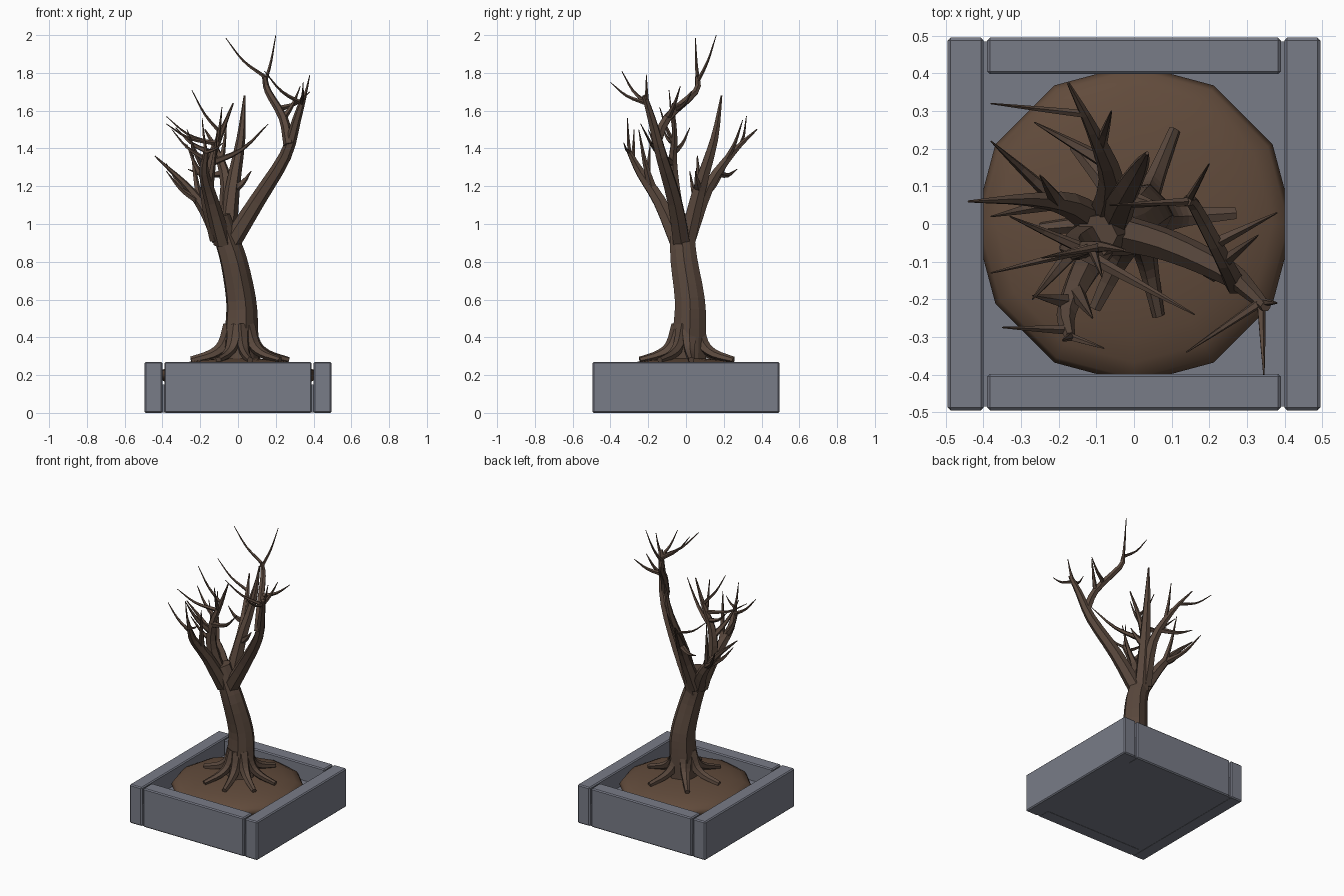
import bpy, bmesh, math
from mathutils import Vector, Matrix

if "Cube" in bpy.data.objects:
    bpy.data.objects.remove(bpy.data.objects["Cube"], do_unlink=True)


def material(name, rgb):
    m = bpy.data.materials.new(name)
    m.use_nodes = True
    m.diffuse_color = (*rgb, 1)
    m.node_tree.nodes["Principled BSDF"].inputs["Base Color"].default_value = (*rgb, 1)
    return m


STONE = material("grey stone", (0.19, 0.2, 0.245))
SOIL = material("brown soil", (0.12, 0.07, 0.044))
BARK = material("dark bark", (0.1, 0.064, 0.046))


def add_object(name, bm, mat):
    bmesh.ops.recalc_face_normals(bm, faces=bm.faces)
    mesh = bpy.data.meshes.new(name)
    bm.to_mesh(mesh)
    bm.free()
    mesh.materials.append(mat)
    obj = bpy.data.objects.new(name, mesh)
    bpy.context.collection.objects.link(obj)
    return obj


def box(name, low, high, bevel=0):
    low, high = Vector(low), Vector(high)
    bm = bmesh.new()
    bmesh.ops.create_cube(bm, size=1, matrix=Matrix.Translation((low + high) / 2)
                          @ Matrix.Diagonal((*(high - low), 1)))
    if bevel:
        bmesh.ops.bevel(bm, geom=bm.edges[:], offset=bevel, segments=1, affect='EDGES')
    return add_object(name, bm, STONE)


def smooth_path(points, steps=3):
    """Catmull-Rom curve through the points."""
    p = [Vector(q) for q in points]
    p = [2 * p[0] - p[1]] + p + [2 * p[-1] - p[-2]]
    out = []
    for a, b, c, d in zip(p, p[1:], p[2:], p[3:]):
        for i in range(steps):
            t = i / steps
            out.append((2 * b + (c - a) * t + (2 * a - 5 * b + 4 * c - d) * t ** 2
                        + (3 * b - a - 3 * c + d) * t ** 3) / 2)
    return out + [p[-2]]


def limb(name, points, r0, r1, sides=6, groove=1.0, power=1.0):
    """Tapered faceted tube; returns its path and radii for side shoots."""
    path = smooth_path(points)
    n = len(path) - 1
    radii = [r0 + (r1 - r0) * (i / n) ** power for i in range(n + 1)]
    bm = bmesh.new()
    tangent = Vector((0, 0, 1))
    side = Vector((1, 0, 0))
    rings = []
    for i, (centre, r) in enumerate(zip(path, radii)):
        new = (path[min(i + 1, n)] - path[max(i - 1, 0)]).normalized()
        side = tangent.rotation_difference(new) @ side
        tangent = new
        other = tangent.cross(side)
        ring = []
        for k in range(sides):
            a = math.tau * k / sides
            rr = r * (groove if k % 2 else 1)
            ring.append(bm.verts.new(centre + rr * (math.cos(a) * side + math.sin(a) * other)))
        rings.append(ring)
    for low, high in zip(rings, rings[1:]):
        for k in range(sides):
            j = (k + 1) % sides
            bm.faces.new((low[k], low[j], high[j], high[k]))
    bm.faces.new(rings[0])
    bm.faces.new(rings[-1])
    add_object(name, bm, BARK)
    return path, radii


def twig(name, parent, t, tip, sag=0.1):
    """Thin shoot that leaves a parent limb and curls up to its tip."""
    path, radii = parent
    i = round(t * (len(path) - 1))
    start, tip = path[i], Vector(tip)
    middle = start.lerp(tip, 0.55) - Vector((0, 0, sag * (tip - start).length))
    return limb(name, [start, middle, tip], max(radii[i] * 0.75, 0.011), 0.002, 5)


# Planter: four beams around a floor
for s, side in ((1, "left"), (-1, "right")):
    box(side + "_beam", (min(s * .4, s * .495), -.495, 0),
        (max(s * .4, s * .495), .495, .27), .007)
for s, side in ((1, "back"), (-1, "front")):
    box(side + "_beam", (-.39, min(s * .398, s * .495), 0),
        (.39, max(s * .398, s * .495), .27), .007)
box("planter_floor", (-.485, -.485, .001), (.485, .485, .15))

# Soil mound
bm = bmesh.new()
bmesh.ops.create_uvsphere(bm, u_segments=12, v_segments=12, radius=1,
                          matrix=Matrix.Translation((0, 0, .2)) @ Matrix.Diagonal((.425, .425, .09, 1)))
for f in bm.faces:
    f.smooth = True
add_object("soil_mound", bm, SOIL)

# Trunk and spreading roots
limb("trunk", [(.01, .01, .26), (.015, .02, .45), (.012, .02, .6), (-.025, -.01, .8),
               (-.07, -.02, .94), (-.1, -.03, 1.04)], .1, .058, 10, .9)
for i, angle in enumerate((4, 68, 130, 185, 244, 282, 325)):
    a = math.radians(angle)
    limb(f"root_{i + 1}", [(.01 + r * math.cos(a), .01 + r * math.sin(a), z) for r, z in
                           ((.045, .46), (.085, .36), (.15, .31), (.26, .28))], .045, .018, 6, .85)

# Tall left limb with its high fork
tall = limb("left_limb", [(-.05, -.02, .88), (.1, -.06, 1.12), (.25, -.13, 1.36),
                          (.31, -.18, 1.55), (.35, -.22, 1.68)], .052, .014)
high = limb("high_limb", [(.27, -.16, 1.42), (.24, -.1, 1.56), (.16, .05, 1.7), (.14, .06, 1.78)],
            .03, .013)
twig("left_tip", tall, .9, (.38, -.21, 1.79))
twig("left_front_tip", tall, .9, (.345, -.4, 1.75))
twig("left_inner_tip", tall, .95, (.14, -.34, 1.81))
twig("left_back_tip", high, .4, (.38, .03, 1.7))
twig("left_small_tip", high, .3, (.33, -.03, 1.73))
twig("high_left_tip", high, .9, (.2, .16, 2.0))
twig("high_right_tip", high, .95, (-.065, .05, 1.985))

# Upright limb behind the centre
upright = limb("upright_limb", [(-.06, 0, .88), (-.03, .07, 1.18), (.015, .15, 1.45), (.035, .188, 1.68)],
               .05, .005, power=1.3)
twig("upright_twig", upright, .35, (.07, .05, 1.28))

# Back limb
back = limb("back_limb", [(-.08, .01, .92), (-.06, .12, 1.2), (-.11, .25, 1.38), (-.175, .375, 1.5)],
            .048, .004)
twig("back_right_tip", back, .8, (-.38, .32, 1.57))
twig("back_low_tip", back, .4, (-.265, .27, 1.29))
twig("back_upper_tip", back, .6, (-.06, .3, 1.55))

# Right limb reaching out low
right = limb("right_limb", [(-.09, -.01, .92), (-.17, .05, 1.07), (-.28, .065, 1.21), (-.44, .06, 1.36)],
             .05, .003)
twig("right_back_tip", right, .5, (-.38, .22, 1.32))
twig("right_low_tip", right, .45, (-.38, .02, 1.28))
twig("right_upper_tip", right, .4, (-.25, .13, 1.45))

# Front limb
front = limb("front_limb", [(-.08, -.04, .9), (-.14, -.14, 1.12), (-.18, -.24, 1.27), (-.17, -.3, 1.38)],
             .05, .014)
twig("front_right_tip", front, .9, (-.35, -.275, 1.5))
twig("front_left_tip", front, .95, (-.08, -.33, 1.43))
twig("front_upper_tip", front, .95, (-.19, -.31, 1.56))
twig("front_side_tip", front, .6, (-.27, -.19, 1.42))
twig("front_inner_tip", front, .5, (-.11, -.25, 1.5))

# Middle limb with a crown of shoots
middle = limb("middle_limb", [(-.1, -.03, .92), (-.16, -.06, 1.15), (-.15, -.07, 1.32),
                              (-.09, -.06, 1.48), (-.025, -.07, 1.64)], .05, .004)
twig("middle_right_tip", middle, .65, (-.38, -.13, 1.53))
twig("middle_high_tip", middle, .75, (-.245, -.09, 1.71))
twig("middle_left_tip", middle, .5, (.16, -.24, 1.53))
twig("middle_short_tip", middle, .7, (-.085, -.14, 1.62))
twig("middle_side_tip", middle, .45, (-.27, -.2, 1.5))
twig("middle_back_tip", middle, .55, (-.33, .02, 1.51))
